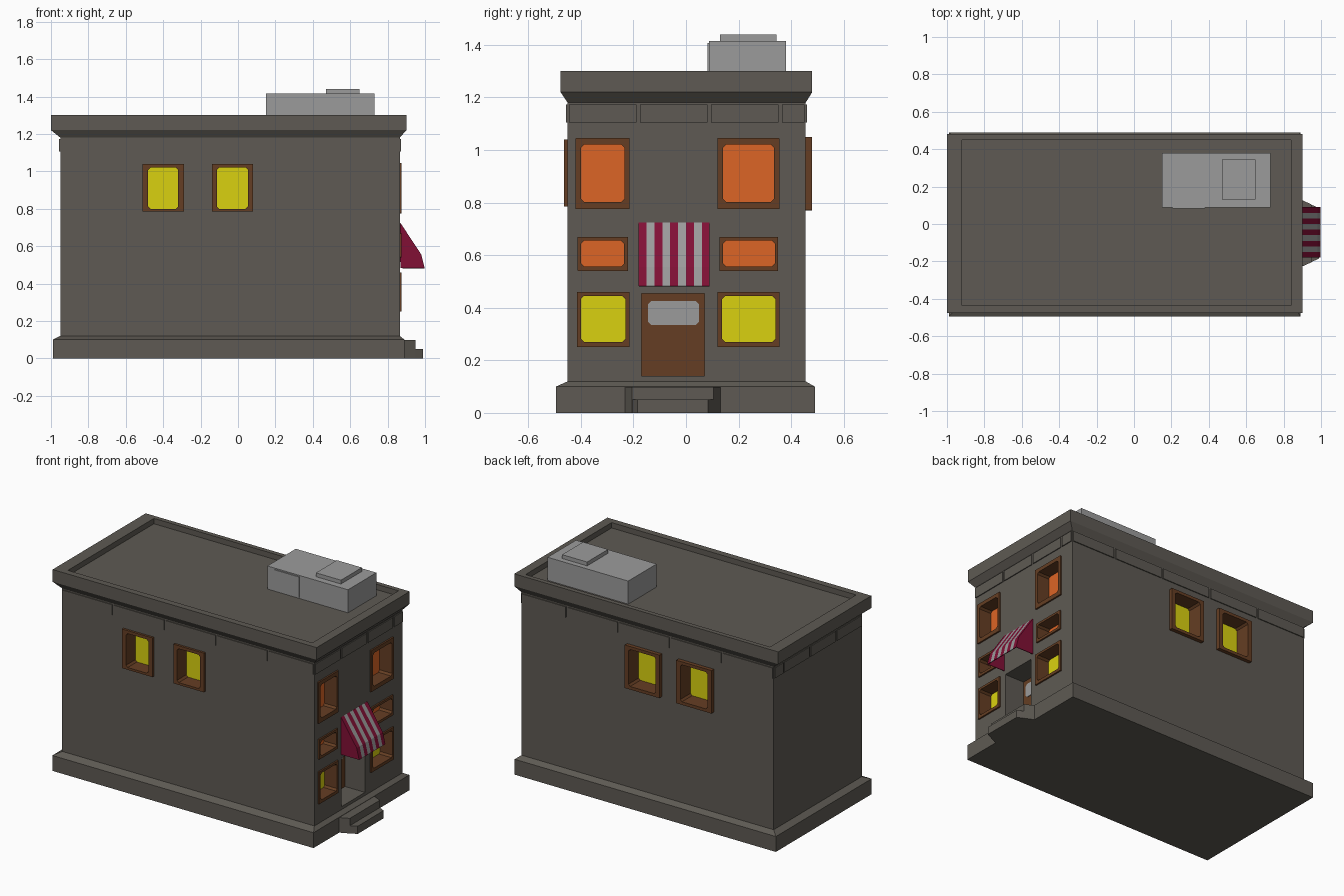
import bpy, bmesh
from mathutils import Vector

if "Cube" in bpy.data.objects:
    bpy.data.objects.remove(bpy.data.objects["Cube"])


def mat(name, r, g, b):
    m = bpy.data.materials.new(name)
    m.diffuse_color = (r, g, b, 1)
    m.use_nodes = True
    m.node_tree.nodes["Principled BSDF"].inputs["Base Color"].default_value = m.diffuse_color
    return m


STONE = mat("dark stone", 0.112, 0.102, 0.087)
BROWN = mat("brown wood", 0.130, 0.048, 0.017)
YELLOW = mat("yellow glass", 0.70, 0.64, 0.005)
ORANGE = mat("orange glass", 0.72, 0.130, 0.019)
GREY = mat("light grey", 0.33, 0.33, 0.33)
CRIMSON = mat("crimson cloth", 0.22, 0.005, 0.036)


def finish(name, bm, *mats):
    bmesh.ops.recalc_face_normals(bm, faces=bm.faces)
    me = bpy.data.meshes.new(name)
    bm.to_mesh(me)
    bm.free()
    for m in mats:
        me.materials.append(m)
    ob = bpy.data.objects.new(name, me)
    bpy.context.collection.objects.link(ob)
    return ob


def bridge(bm, a, b):
    n = len(a)
    for i in range(n):
        j = (i + 1) % n
        bm.faces.new((a[i], a[j], b[j], b[i]))


def loft(bm, rings):
    """Closed solid through a list of point rings."""
    vs = [[bm.verts.new(p) for p in r] for r in rings]
    for a, b in zip(vs, vs[1:]):
        bridge(bm, a, b)
    bm.faces.new(vs[0])
    bm.faces.new(vs[-1])


def rect(x0, x1, y0, y1, z):
    return [(x0, y0, z), (x1, y0, z), (x1, y1, z), (x0, y1, z)]


def box(bm, x0, x1, y0, y1, z0, z1):
    loft(bm, [rect(x0, x1, y0, y1, z0), rect(x0, x1, y0, y1, z1)])


# Wall mappings: (along, height, outward) -> world
X1, Y0, Y1 = 0.865, -0.45, 0.455
SIDES = {
    "right": lambda u, v, n: Vector((X1 + n, u, v)),
    "front": lambda u, v, n: Vector((u, Y0 - n, v)),
    "back": lambda u, v, n: Vector((u, Y1 + n, v)),
    "left": lambda u, v, n: Vector((-0.95 - n, u, v)),
}


def octa(side, r, c, n):
    """Rectangle with corners cut by c on the given wall."""
    u0, u1, v0, v1 = r
    pts = [(u0 + c, v0), (u1 - c, v0), (u1, v0 + c), (u1, v1 - c),
           (u1 - c, v1), (u0 + c, v1), (u0, v1 - c), (u0, v0 + c)]
    return [SIDES[side](u, v, n) for u, v in pts]


def quad(side, r, n):
    u0, u1, v0, v1 = r
    return [SIDES[side](u, v, n) for u, v in ((u0, v0), (u1, v0), (u1, v1), (u0, v1))]


# Building body: base, walls, flared cornice and sunken roof
bm = bmesh.new()
loft(bm, [
    rect(-0.99, 0.89, -0.495, 0.49, 0),
    rect(-0.99, 0.89, -0.495, 0.49, 0.10),
    rect(-0.95, X1, Y0, Y1, 0.12),
    rect(-0.95, X1, Y0, Y1, 1.18),
    rect(-1.0, 0.90, -0.477, 0.48, 1.22),
    rect(-1.0, 0.90, -0.477, 0.48, 1.30),
    rect(-0.92, 0.84, -0.435, 0.45, 1.30),
    rect(-0.92, 0.84, -0.435, 0.45, 1.265),
])
body = finish("building_body", bm, STONE)

# Windows: side, outer frame, glass opening, protrusion, glass colour
WINDOWS = [
    ("right", (-0.42, -0.215, 0.775, 1.045), (-0.40, -0.233, 0.803, 1.02), 0.01, ORANGE),
    ("right", (0.12, 0.355, 0.775, 1.045), (0.14, 0.335, 0.803, 1.02), 0.01, ORANGE),
    ("right", (-0.412, -0.22, 0.54, 0.67), (-0.40, -0.235, 0.557, 0.655), 0.01, ORANGE),
    ("right", (0.128, 0.35, 0.54, 0.67), (0.14, 0.338, 0.557, 0.655), 0.01, ORANGE),
    ("right", (-0.415, -0.215, 0.25, 0.46), (-0.40, -0.23, 0.27, 0.445), 0.01, YELLOW),
    ("right", (0.12, 0.355, 0.25, 0.46), (0.137, 0.34, 0.27, 0.445), 0.01, YELLOW),
    ("front", (-0.51, -0.29, 0.785, 1.04), (-0.48, -0.32, 0.80, 1.02), 0.015, YELLOW),
    ("front", (-0.14, 0.08, 0.785, 1.04), (-0.113, 0.053, 0.80, 1.02), 0.015, YELLOW),
    ("back", (-0.52, -0.265, 0.77, 1.05), (-0.49, -0.295, 0.79, 1.03), 0.025, YELLOW),
    ("back", (-0.145, 0.105, 0.77, 1.05), (-0.118, 0.078, 0.79, 1.03), 0.025, YELLOW),
]
DOOR = (-0.17, 0.07, 0.14, 0.455)

# Cut the window and door recesses
cut = bmesh.new()
for side, outer, inner, p, glass in WINDOWS:
    d = 0.004
    r = (outer[0] + d, outer[1] - d, outer[2] + d, outer[3] - d)
    loft(cut, [quad(side, r, -0.09), quad(side, r, 0.1)])
loft(cut, [quad("right", DOOR, -0.15), quad("right", DOOR, 0.1)])
cutter = finish("opening_cutter", cut, STONE)
cutter.hide_render = True
mod = body.modifiers.new("openings", 'BOOLEAN')
mod.operation = 'DIFFERENCE'
mod.solver = 'EXACT'
mod.object = cutter
bpy.context.view_layer.objects.active = body
bpy.ops.object.modifier_apply(modifier=mod.name)
bpy.data.objects.remove(cutter)

# Deep window frames and glass
for i, (side, outer, inner, p, glass) in enumerate(WINDOWS):
    bm = bmesh.new()
    rings = [octa(side, outer, 0.001, -0.087), octa(side, outer, 0.001, p),
             octa(side, inner, 0.012, p), octa(side, inner, 0.012, -0.087)]
    vs = [[bm.verts.new(q) for q in r] for r in rings]
    for k in range(4):
        bridge(bm, vs[k], vs[(k + 1) % 4])
    finish(f"{side}_window_frame_{i}", bm, BROWN)
    bm = bmesh.new()
    loft(bm, [octa(side, inner, 0.012, -0.086), octa(side, inner, 0.012, -0.08)])
    finish(f"{side}_window_glass_{i}", bm, glass)

# Door and its pane, at the back of the entry recess
bm = bmesh.new()
loft(bm, [quad("right", DOOR, -0.152), quad("right", DOOR, -0.143)])
finish("door", bm, BROWN)
bm = bmesh.new()
pane = (-0.145, 0.05, 0.335, 0.425)
loft(bm, [octa("right", pane, 0.012, -0.146), octa("right", pane, 0.012, -0.139)])
finish("door_pane", bm, GREY)

# Frieze panels under the cornice
bm = bmesh.new()
for side in SIDES:
    long = side in ("front", "back")
    u, end, step = (-0.945, 0.86, 0.372) if long else (-0.445, 0.45, 0.27)
    while u < end - 0.03:
        r = (u, min(u + step - 0.014, end), 1.105, 1.173)
        loft(bm, [quad(side, r, -0.003), quad(side, r, 0.006)])
        u += step
finish("frieze_panels", bm, STONE)

# Entry steps with tapered sides
bm = bmesh.new()
for x, z, a, b in ((0.948, 0.098, -0.205, 0.105), (0.99, 0.05, -0.184, 0.084)):
    foot = [(0.86, -0.245), (x, a), (x, b), (0.86, 0.145)]
    loft(bm, [[(*q, 0) for q in foot], [(*q, z) for q in foot]])
finish("entry_steps", bm, STONE)

# Striped awning: sloped cloth, front flap and side cheeks
prof = [(0.868, 0.725), (0.98, 0.555), (0.998, 0.482)]
bm = bmesh.new()
cols = [[bm.verts.new((x, -0.18 + 0.03 * i, z)) for x, z in prof] for i in range(10)]
for i in range(9):
    for k in range(2):
        f = bm.faces.new((cols[i][k], cols[i][k + 1], cols[i + 1][k + 1], cols[i + 1][k]))
        f.material_index = i % 2
for c in (cols[0], cols[-1]):
    bm.faces.new(c + [bm.verts.new((0.868, c[0].co.y, 0.482))])
awning = finish("awning", bm, CRIMSON, GREY)
sol = awning.modifiers.new("thickness", 'SOLIDIFY')
sol.thickness = 0.005
sol.offset = -1

# Rooftop unit with lid and front panel
bm = bmesh.new()
box(bm, 0.15, 0.73, 0.088, 0.38, 1.26, 1.415)
finish("roof_unit", bm, GREY)
bm = bmesh.new()
box(bm, 0.47, 0.65, 0.13, 0.345, 1.41, 1.44)
finish("roof_unit_lid", bm, GREY)
bm = bmesh.new()
box(bm, 0.205, 0.38, 0.082, 0.09, 1.27, 1.407)
finish("roof_unit_panel", bm, GREY)
